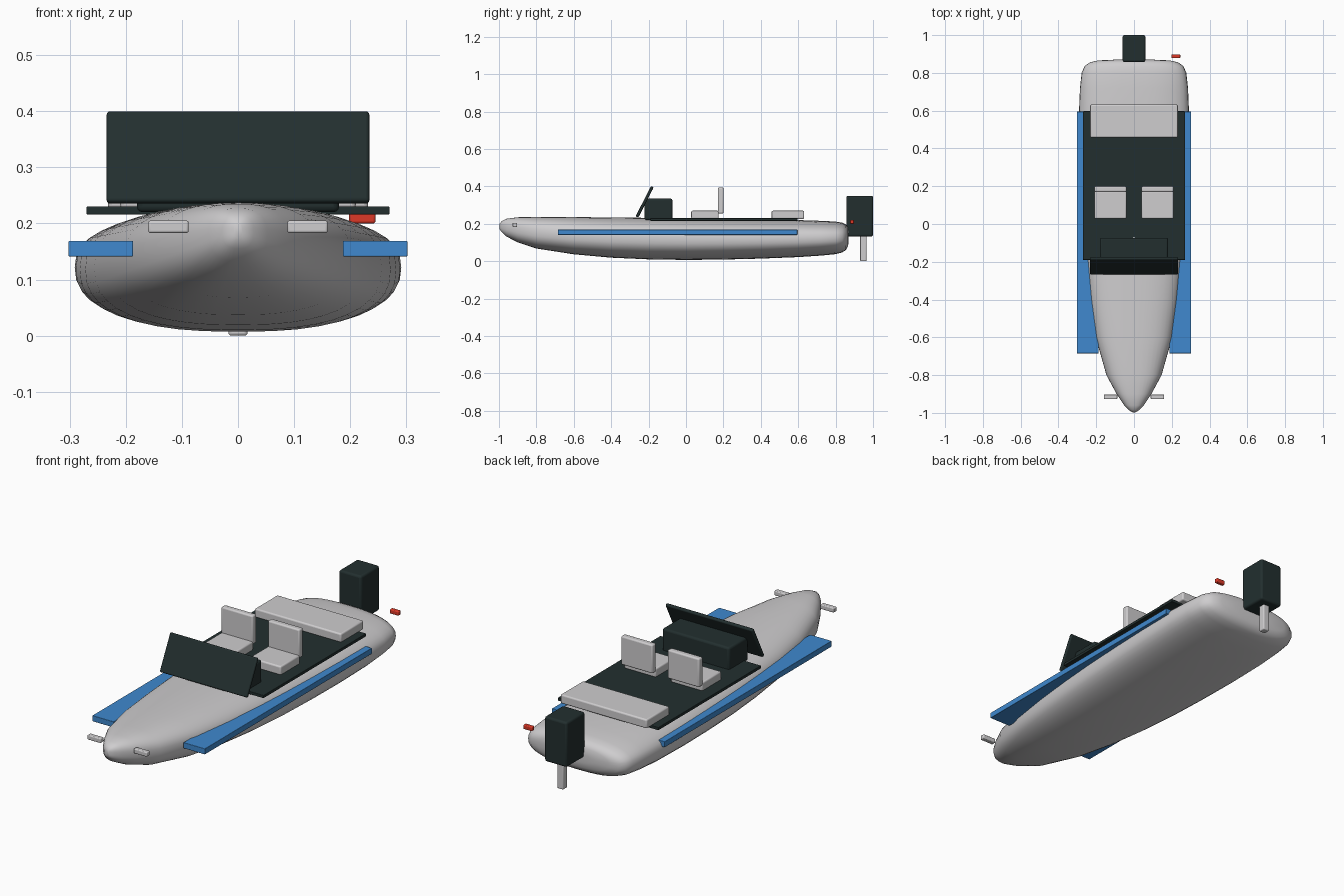
import bpy, bmesh, math
from mathutils import Matrix

if "Cube" in bpy.data.objects:
    bpy.data.objects.remove(bpy.data.objects["Cube"])


def material(name, r, g, b):
    m = bpy.data.materials.new(name)
    m.diffuse_color = (r, g, b, 1)
    m.use_nodes = True
    m.node_tree.nodes["Principled BSDF"].inputs["Base Color"].default_value = m.diffuse_color
    return m


GREY = material("pale grey", 0.62, 0.61, 0.62)
DARK = material("dark slate", 0.016, 0.028, 0.028)
BLUE = material("rail blue", 0.05, 0.25, 0.62)
RED = material("lamp red", 0.72, 0.04, 0.02)


def finish(name, bm, mat):
    bmesh.ops.recalc_face_normals(bm, faces=bm.faces)
    me = bpy.data.meshes.new(name)
    bm.to_mesh(me)
    bm.free()
    me.materials.append(mat)
    ob = bpy.data.objects.new(name, me)
    bpy.context.collection.objects.link(ob)
    return ob


def smooth(ob, degrees):
    bpy.ops.object.select_all(action='DESELECT')
    ob.select_set(True)
    bpy.context.view_layer.objects.active = ob
    bpy.ops.object.shade_smooth_by_angle(angle=math.radians(degrees))


def box(name, x, y, z, mat, bevel=0.0, tilt=0.0):
    """Box from (min, max) ranges, optionally rounded and tilted about x."""
    bm = bmesh.new()
    bmesh.ops.create_cube(bm, size=1)
    size = [b - a for a, b in (x, y, z)]
    mid = [(a + b) / 2 for a, b in (x, y, z)]
    bmesh.ops.scale(bm, vec=size, verts=bm.verts)
    bmesh.ops.transform(bm, matrix=Matrix.Translation(mid) @ Matrix.Rotation(tilt, 4, 'X'),
                        verts=bm.verts)
    ob = finish(name, bm, mat)
    if bevel:
        mod = ob.modifiers.new("rounded edges", 'BEVEL')
        mod.width = bevel
        mod.segments = 3
        smooth(ob, 35)
    return ob


# Hull: rounded sections lofted from bow to stern (y, half width, bottom, top)
stations = [
    (-0.997, 0.008, 0.172, 0.200), (-0.985, 0.028, 0.155, 0.215),
    (-0.96, 0.052, 0.132, 0.227), (-0.90, 0.092, 0.101, 0.235),
    (-0.80, 0.146, 0.068, 0.237), (-0.60, 0.203, 0.037, 0.236),
    (-0.40, 0.234, 0.019, 0.234), (-0.20, 0.256, 0.010, 0.232),
    (0.00, 0.272, 0.007, 0.229), (0.20, 0.282, 0.009, 0.226),
    (0.40, 0.289, 0.014, 0.223), (0.60, 0.291, 0.022, 0.220),
    (0.72, 0.286, 0.030, 0.216), (0.80, 0.277, 0.038, 0.212),
    (0.835, 0.262, 0.047, 0.206), (0.855, 0.235, 0.060, 0.196),
    (0.866, 0.190, 0.080, 0.180), (0.870, 0.100, 0.105, 0.150),
]
SIDES = 40
bm = bmesh.new()
rings = []
for y, w, lo, hi in stations:
    mid = lo + (hi - lo) * 0.5
    ring = []
    for i in range(SIDES):
        a = math.tau * i / SIDES
        c, s = math.cos(a), math.sin(a)
        px = math.copysign(abs(c) ** 0.8, c) * w
        pz = math.copysign(abs(s) ** 0.8, s) * (hi - lo) / 2
        ring.append(bm.verts.new((px, y, mid + pz)))
    rings.append(ring)
for r, q in zip(rings, rings[1:]):
    for i in range(SIDES):
        j = (i + 1) % SIDES
        bm.faces.new((r[i], r[j], q[j], q[i]))
bm.faces.new(rings[0])
bm.faces.new(rings[-1])
smooth(finish("hull", bm, GREY), 60)

# Cockpit floor, console and raked windscreen
box("cockpit_floor", (-0.27, 0.27), (-0.19, 0.597), (0.216, 0.230), DARK, 0.002)
box("console", (-0.18, 0.18), (-0.222, -0.073), (0.22, 0.335), DARK, 0.01)
box("windscreen", (-0.234, 0.234), (-0.229, -0.213), (0.227, 0.408), DARK, 0.006,
    math.radians(-27))

# Pair of seats and the rear bench
for side, s in (("left", -1), ("right", 1)):
    x = sorted((s * 0.04, s * 0.21))
    box(side + "_seat", x, (0.028, 0.175), (0.226, 0.27), GREY, 0.007)
    box(side + "_seat_back", x, (0.17, 0.20), (0.255, 0.394), GREY, 0.007)
    # Side rails and bow lamps
    box(side + "_rail", sorted((s * 0.187, s * 0.302)), (-0.685, 0.595),
        (0.141, 0.169), BLUE, 0.002)
    box(side + "_bow_lamp", sorted((s * 0.088, s * 0.16)), (-0.927, -0.903),
        (0.183, 0.205), GREY, 0.004)
box("rear_bench", (-0.232, 0.232), (0.458, 0.632), (0.226, 0.27), GREY, 0.007)

# Outboard motor and its leg
box("motor_cowl", (-0.06, 0.06), (0.857, 1.0), (0.132, 0.35), DARK, 0.01)
box("motor_leg", (-0.017, 0.017), (0.931, 0.965), (0.0, 0.15), GREY, 0.005)

# Stern lamp
box("stern_lamp", (0.198, 0.245), (0.878, 0.898), (0.200, 0.221), RED, 0.004)
